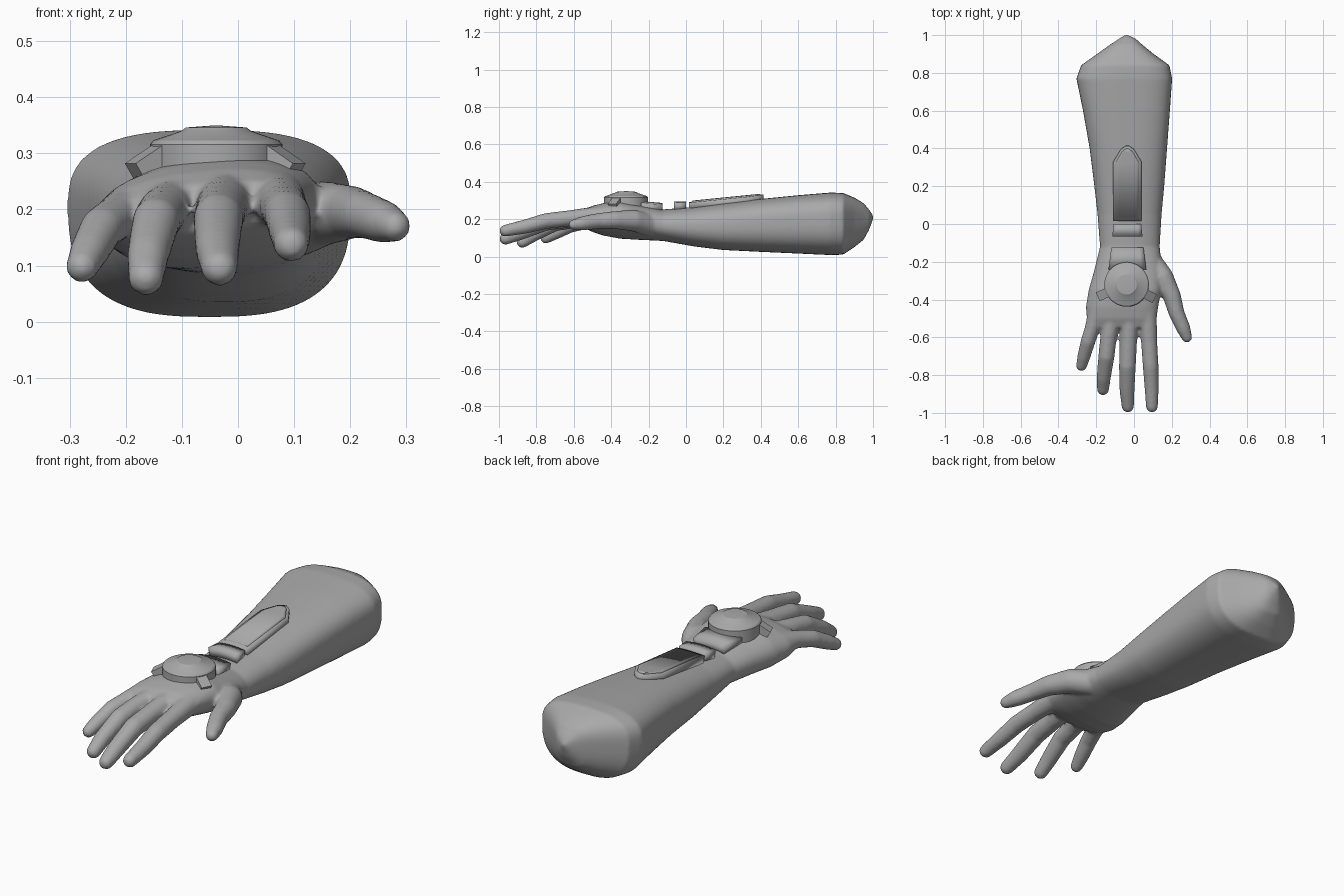
import bpy
import bmesh
import math
from mathutils import Vector, Matrix

cube = bpy.data.objects.get("Cube")
if cube:
    bpy.data.objects.remove(cube, do_unlink=True)

# One flat grey for the whole model
grey = bpy.data.materials.new("plain_grey")
grey.use_nodes = True
grey.diffuse_color = (0.4, 0.4, 0.4, 1)
grey.node_tree.nodes["Principled BSDF"].inputs["Base Color"].default_value = grey.diffuse_color

CENTRE = -0.035
made = []


def add_object(name, bm):
    mesh = bpy.data.meshes.new(name)
    bm.to_mesh(mesh)
    bm.free()
    obj = bpy.data.objects.new(name, mesh)
    bpy.context.collection.objects.link(obj)
    mesh.materials.append(grey)
    made.append(obj)
    return obj


def clamp(value):
    return max(0.0, min(1.0, value))


def signed_power(value, power):
    return math.copysign(abs(value) ** power, value)


def section_ring(bm, y, left, right, low, high, steps=48):
    """Superellipse slice: boxier at the elbow, tilted at the hand."""
    forearm = clamp((y + 0.1) / 0.8)
    hand = clamp((-0.15 - y) / 0.2)
    power = 2 / (2.25 + 0.5 * forearm)
    share = 0.5 + 0.1 * forearm
    middle = low + (high - low) * share
    cx, half = (left + right) / 2, (right - left) / 2
    ring = []
    for i in range(steps):
        angle = math.tau * i / steps
        dx = half * signed_power(math.cos(angle), power)
        up = signed_power(math.sin(angle), power)
        z = middle + up * ((high - middle) if up > 0 else (middle - low))
        ring.append(bm.verts.new((cx + dx, y, z + 0.1 * hand * dx)))
    return ring


def loft(bm, stations):
    rings = [section_ring(bm, *(v / 100 for v in s)) for s in stations]
    for a, b in zip(rings, rings[1:]):
        for i in range(len(a)):
            j = (i + 1) % len(a)
            bm.faces.new((a[i], a[j], b[j], b[i]))
    bm.faces.new(rings[0])
    bm.faces.new(rings[-1])
    bmesh.ops.recalc_face_normals(bm, faces=bm.faces)


def add_finger(bm, joints):
    """Chain of tapered capsules, each the hull of two spheres."""
    for pair in zip(joints, joints[1:]):
        part = bmesh.new()
        for x, y, z, radius in pair:
            bmesh.ops.create_icosphere(part, subdivisions=3, radius=radius / 100,
                                       matrix=Matrix.Translation(Vector((x, y, z)) / 100))
        hull = bmesh.ops.convex_hull(part, input=part.verts)
        inner = {v for v in hull["geom_interior"] if isinstance(v, bmesh.types.BMVert)}
        bmesh.ops.delete(part, geom=list(inner), context="VERTS")
        mesh = bpy.data.meshes.new("capsule")
        part.to_mesh(mesh)
        part.free()
        bm.from_mesh(mesh)
        bpy.data.meshes.remove(mesh)


# Elbow, forearm and palm slices in hundredths: y, left, right, low, high
arm = [
    (100, -5, -3, 20, 22), (98, -8, 1, 14.5, 25), (95, -12.6, 4.3, 9, 28.5),
    (90, -19.6, 10.4, 5, 31.5), (84, -28, 18.8, 1, 34), (77, -30.5, 20.2, 0.8, 34.2),
    (60, -27, 19, 1.6, 32.8), (40, -23.5, 17.5, 2.5, 30.8), (20, -21, 16, 3.5, 28.5),
    (5, -19.3, 14.6, 5.3, 26.6), (-12, -18, 13.6, 8.3, 25.2), (-25, -21.2, 15, 9, 27.5),
    (-35, -24, 14.5, 9.8, 29.5), (-44, -25.5, 12.8, 11.5, 28.3), (-50, -25, 12, 13.5, 26.8),
    (-55, -22, 10.5, 16, 24.5),
]

# Joints from knuckle to tip in hundredths: x, y, z, radius
fingers = {
    "index": [(7, -46, 22, 5), (8, -62, 20.5, 4.3), (8.8, -75, 19, 4.2),
              (9.3, -86, 16, 3.8), (9.5, -96.6, 13.8, 3.2)],
    "middle": [(-2, -46, 22, 5.2), (-3, -63, 20, 4.6), (-3.5, -75, 18.3, 4.5),
               (-3.7, -88, 13, 4), (-3.3, -96.5, 9.6, 3.3)],
    "ring": [(-11, -46, 21, 5), (-13.5, -60, 19.5, 4.4), (-14.6, -70, 17.8, 4.3),
             (-16, -81, 12, 3.8), (-16.4, -87.5, 7.8, 3.2)],
    "little": [(-19, -44, 20, 4.8), (-22, -55, 18.3, 4), (-24.3, -62, 16.6, 3.9),
               (-26.5, -70, 12.5, 3.5), (-27.8, -75, 9.8, 2.9)],
    "thumb": [(9, -20, 17, 6), (15, -28, 19.3, 5.8), (20, -38, 19.5, 4.8),
              (22.5, -47, 19, 4.2), (26, -55, 17.8, 3.8), (28, -60, 17, 2.8)],
}

# Skin: forearm, palm and fingers fused into one smooth surface
bm = bmesh.new()
loft(bm, arm)
for joints in fingers.values():
    add_finger(bm, joints)
skin = add_object("forearm_and_hand", bm)
remesh = skin.modifiers.new("fuse", "REMESH")
remesh.mode = "VOXEL"
remesh.voxel_size = 0.008
remesh.use_smooth_shade = True
smooth = skin.modifiers.new("soften", "SMOOTH")
smooth.factor = 0.5
smooth.iterations = 8


def plate(name, stations, height, slope, curve, thickness, columns=8):
    """Curved slab from (y, half width) stations, bowed across the arm."""
    bm = bmesh.new()
    rows = []
    for y, half in stations:
        row = []
        for i in range(columns + 1):
            dx = half * (2 * i / columns - 1)
            z = height + slope * y - curve * dx * dx
            row.append(bm.verts.new((CENTRE + dx, y, z)))
        rows.append(row)
    for a, b in zip(rows, rows[1:]):
        for i in range(columns):
            bm.faces.new((a[i], a[i + 1], b[i + 1], b[i]))
    obj = add_object(name, bm)
    solid = obj.modifiers.new("thickness", "SOLIDIFY")
    solid.thickness = thickness
    solid.offset = -1
    return obj


# Wrist bands and the long forearm plate with its raised panel
plate("hand_band", [(-0.24, 0.1), (-0.125, 0.085)], 0.275, -0.09, 1.2, 0.05)
plate("wrist_band", [(-0.065, 0.08), (0.0, 0.073)], 0.295, 0, 1.2, 0.045)
plate("forearm_plate", [(0.015, 0.075), (0.33, 0.075), (0.395, 0.035), (0.413, 0.008)],
      0.29, 0.1, 0.6, 0.04)
plate("forearm_panel", [(0.035, 0.062), (0.325, 0.062), (0.382, 0.028), (0.398, 0.006)],
      0.296, 0.1, 0.6, 0.015)


def lathe(name, profile, location, steps=40):
    bm = bmesh.new()
    verts = [bm.verts.new((r, 0, z)) for r, z in profile]
    edges = [bm.edges.new(pair) for pair in zip(verts, verts[1:])]
    bmesh.ops.spin(bm, geom=verts + edges, cent=(0, 0, 0), axis=(0, 0, 1),
                   angle=math.tau, steps=steps)
    bmesh.ops.remove_doubles(bm, verts=bm.verts, dist=0.0005)
    bmesh.ops.recalc_face_normals(bm, faces=bm.faces)
    obj = add_object(name, bm)
    obj.location = location
    return obj


# Round device on the back of the hand
hub = Vector((CENTRE - 0.004, -0.32, 0))
lathe("round_device", [(0, 0.25), (0.118, 0.25), (0.118, 0.316), (0.112, 0.323),
                       (0.062, 0.34), (0.054, 0.346), (0, 0.35)], hub)

# Clips that slope down from the rim on either side
for name, degrees in (("right_clip", 203), ("left_clip", -27)):
    bm = bmesh.new()
    bmesh.ops.create_cube(bm, size=1, matrix=Matrix.Diagonal((0.075, 0.05, 0.035, 1)))
    clip = add_object(name, bm)
    turn = math.radians(degrees)
    reach = Vector((math.cos(turn), math.sin(turn), 0)) * 0.125
    clip.location = hub + reach + Vector((0, 0, 0.287))
    clip.rotation_euler = (0, math.radians(32), turn)

# Smooth shading that keeps hard edges
bpy.ops.object.select_all(action="DESELECT")
for obj in made:
    obj.select_set(True)
bpy.context.view_layer.objects.active = skin
bpy.ops.object.shade_smooth_by_angle(angle=math.radians(30))
